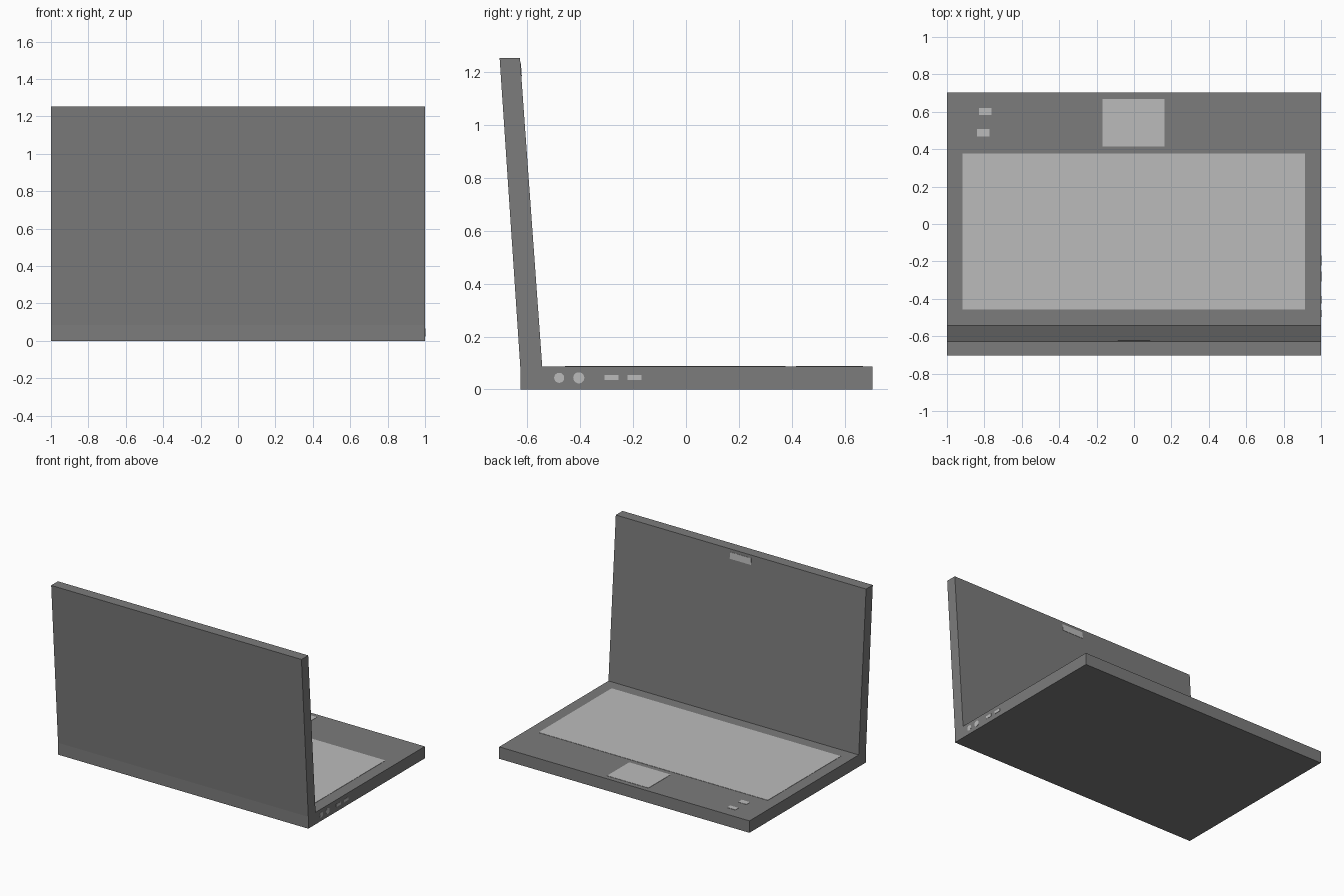
import bpy, bmesh, math
from mathutils import Matrix, Vector

if "Cube" in bpy.data.objects:
    bpy.data.objects.remove(bpy.data.objects["Cube"])


def material(name, v):
    m = bpy.data.materials.new(name)
    m.diffuse_color = (v, v, v, 1)
    m.use_nodes = True
    m.node_tree.nodes["Principled BSDF"].inputs["Base Color"].default_value = m.diffuse_color
    return m


DARK = material("dark_grey", 0.2)
LIGHT = material("light_grey", 0.5)
LIFT = 0.002  # how far the details stand proud of the case


def finish(name, bm, mat):
    bmesh.ops.recalc_face_normals(bm, faces=bm.faces)
    mesh = bpy.data.meshes.new(name)
    bm.to_mesh(mesh)
    bm.free()
    mesh.materials.append(mat)
    ob = bpy.data.objects.new(name, mesh)
    bpy.context.collection.objects.link(ob)
    return ob


def plate(name, centre, size, tilt=0.0):
    bm = bmesh.new()
    bmesh.ops.create_cube(bm, size=1, matrix=Matrix.Translation(centre)
                          @ Matrix.Rotation(tilt, 4, 'X')
                          @ Matrix.Diagonal((*size, 1)))
    return finish(name, bm, LIGHT)


# Case: base and open lid as one side profile (y, z) extruded across x
profile = [(-0.626, 0), (0.704, 0), (0.704, 0.086), (-0.543, 0.086),
           (-0.627, 1.252), (-0.704, 1.252), (-0.626, 0.086)]
bm = bmesh.new()
side = bm.faces.new([bm.verts.new((-1, y, z)) for y, z in profile])
ext = bmesh.ops.extrude_face_region(bm, geom=[side], use_keep_orig=True)
bmesh.ops.translate(bm, vec=(2, 0, 0),
                    verts=[g for g in ext["geom"] if isinstance(g, bmesh.types.BMVert)])
finish("case", bm, DARK)

# Keyboard, trackpad and indicators on the top of the base
for name, x0, x1, y0, y1 in [("keyboard", -0.917, 0.915, -0.458, 0.376),
                             ("trackpad", -0.168, 0.163, 0.415, 0.668),
                             ("indicator_rear", -0.84, -0.773, 0.467, 0.509),
                             ("indicator_front", -0.829, -0.762, 0.583, 0.62)]:
    plate(name, ((x0 + x1) / 2, (y0 + y1) / 2, 0.086), (x1 - x0, y1 - y0, 2 * LIFT))

# Webcam lying on the tilted inner face of the lid
slope = (0.627 - 0.543) / (1.252 - 0.086)
z = 1.207
plate("webcam", (0.0, -0.543 - slope * (z - 0.086), z),
      (0.17, 2 * LIFT, 0.047), math.atan(slope))

# Slot ports and round jacks on the right side
for i, y in enumerate((-0.281, -0.195)):
    plate(f"slot_port_{i + 1}", (1, y, 0.045), (2 * LIFT, 0.052, 0.02))
for i, (y, r) in enumerate(((-0.479, 0.019), (-0.405, 0.021))):
    bm = bmesh.new()
    bmesh.ops.create_cone(bm, cap_ends=True, segments=32, radius1=r, radius2=r, depth=2 * LIFT,
                          matrix=Matrix.Translation(Vector((1, y, 0.044)))
                          @ Matrix.Rotation(math.pi / 2, 4, 'Y'))
    finish(f"round_jack_{i + 1}", bm, LIGHT)
